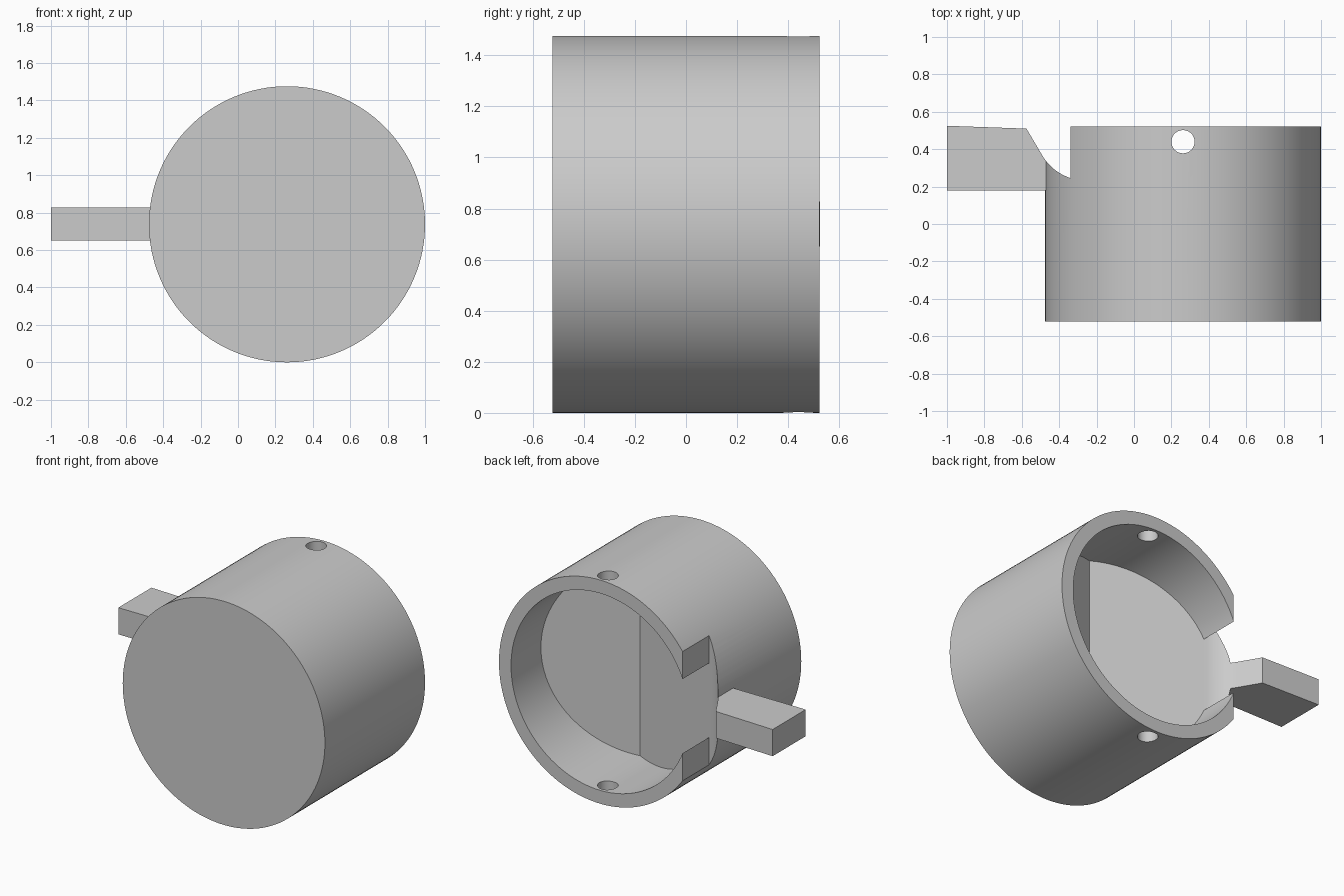
import bpy, bmesh, math
from mathutils import Matrix, Vector

cube = bpy.data.objects.get("Cube")
if cube:
    bpy.data.objects.remove(cube, do_unlink=True)

CX, CZ = 0.262, 0.738          # barrel axis
R_OUT, R_IN, HALF = 0.738, 0.65, 0.522
NOTCH_X = -0.34

grey = bpy.data.materials.new("plain_grey")
grey.use_nodes = True
grey.diffuse_color = (0.6, 0.6, 0.6, 1)
grey.node_tree.nodes["Principled BSDF"].inputs["Base Color"].default_value = (0.6, 0.6, 0.6, 1)


def make(name, bm):
    bmesh.ops.recalc_face_normals(bm, faces=bm.faces[:])
    mesh = bpy.data.meshes.new(name)
    bm.to_mesh(mesh)
    bm.free()
    mesh.materials.append(grey)
    ob = bpy.data.objects.new(name, mesh)
    bpy.context.collection.objects.link(ob)
    return ob


def cylinder(name, radius, start, end, axis, segments):
    """Cylinder between two points along the given axis rotation."""
    a, b = Vector(start), Vector(end)
    bm = bmesh.new()
    bmesh.ops.create_cone(bm, cap_ends=True, segments=segments, radius1=radius,
                          radius2=radius, depth=(b - a).length,
                          matrix=Matrix.Translation((a + b) / 2) @ axis)
    return make(name, bm)


def prism(name, outline, z0, z1):
    """Extrude an outline in x and y upward."""
    bm = bmesh.new()
    face = bm.faces.new([bm.verts.new((x, y, z0)) for x, y in outline])
    new = bmesh.ops.extrude_face_region(bm, geom=[face])["geom"]
    bmesh.ops.translate(bm, vec=(0, 0, z1 - z0),
                        verts=[v for v in new if isinstance(v, bmesh.types.BMVert)])
    return make(name, bm)


def boolean(target, cutter, operation):
    mod = target.modifiers.new(operation, 'BOOLEAN')
    mod.operation, mod.object, mod.solver = operation, cutter, 'EXACT'
    bpy.context.view_layer.objects.active = target
    bpy.ops.object.modifier_apply(modifier=mod.name)
    bpy.data.objects.remove(cutter, do_unlink=True)


along_y = Matrix.Rotation(math.pi / 2, 4, 'X')
upright = Matrix.Identity(4)

# Curved lip where the sloping floor sweeps up to the arm
p0, p1, p2 = Vector((NOTCH_X, 0.245)), Vector((-0.441, 0.282)), Vector((-0.49, 0.366))
sweep = []
for i in range(13):
    t = i / 12
    sweep.append(tuple(p0 * (1 - t) ** 2 + p1 * 2 * t * (1 - t) + p2 * t * t))
arm_corner = (-0.575, 0.51)

# Space above the V-shaped floor
above_floor = prism("floor_cutter",
                    [(1.2, 0.32), (0.341, -0.008)] + sweep
                    + [arm_corner, (-0.75, 0.81), (-0.75, 0.95), (1.2, 0.95)], -0.2, 1.7)

# Cavity: round bore plus the side notch, limited by the floor
cavity = cylinder("cavity_cutter", R_IN, (CX, -0.3, CZ), (CX, 1.1, CZ), along_y, 128)
notch = prism("notch_cutter", [(-1, -0.4), (NOTCH_X, -0.4), (NOTCH_X, 1.2), (-1, 1.2)], -0.3, 1.8)
boolean(cavity, notch, 'UNION')
boolean(cavity, above_floor, 'INTERSECT')

# Barrel with cavity and the pin holes through top and bottom
barrel = cylinder("barrel", R_OUT, (CX, -HALF, CZ), (CX, HALF, CZ), along_y, 128)
boolean(barrel, cavity, 'DIFFERENCE')
pin = cylinder("pin_cutter", 0.062, (CX, 0.44, -0.2), (CX, 0.44, 1.7), upright, 48)
boolean(barrel, pin, 'DIFFERENCE')

# Side arm continuing the lip outward
arm = prism("side_arm", [(-1, 0.18), (-1, 0.525), arm_corner]
            + [p for p in reversed(sweep) if p[0] < -0.44] + [(-0.43, 0.18)], 0.652, 0.828)

for ob in (barrel, arm):
    bpy.ops.object.select_all(action='DESELECT')
    ob.select_set(True)
    bpy.context.view_layer.objects.active = ob
    bpy.ops.object.shade_smooth_by_angle(angle=math.radians(25))
